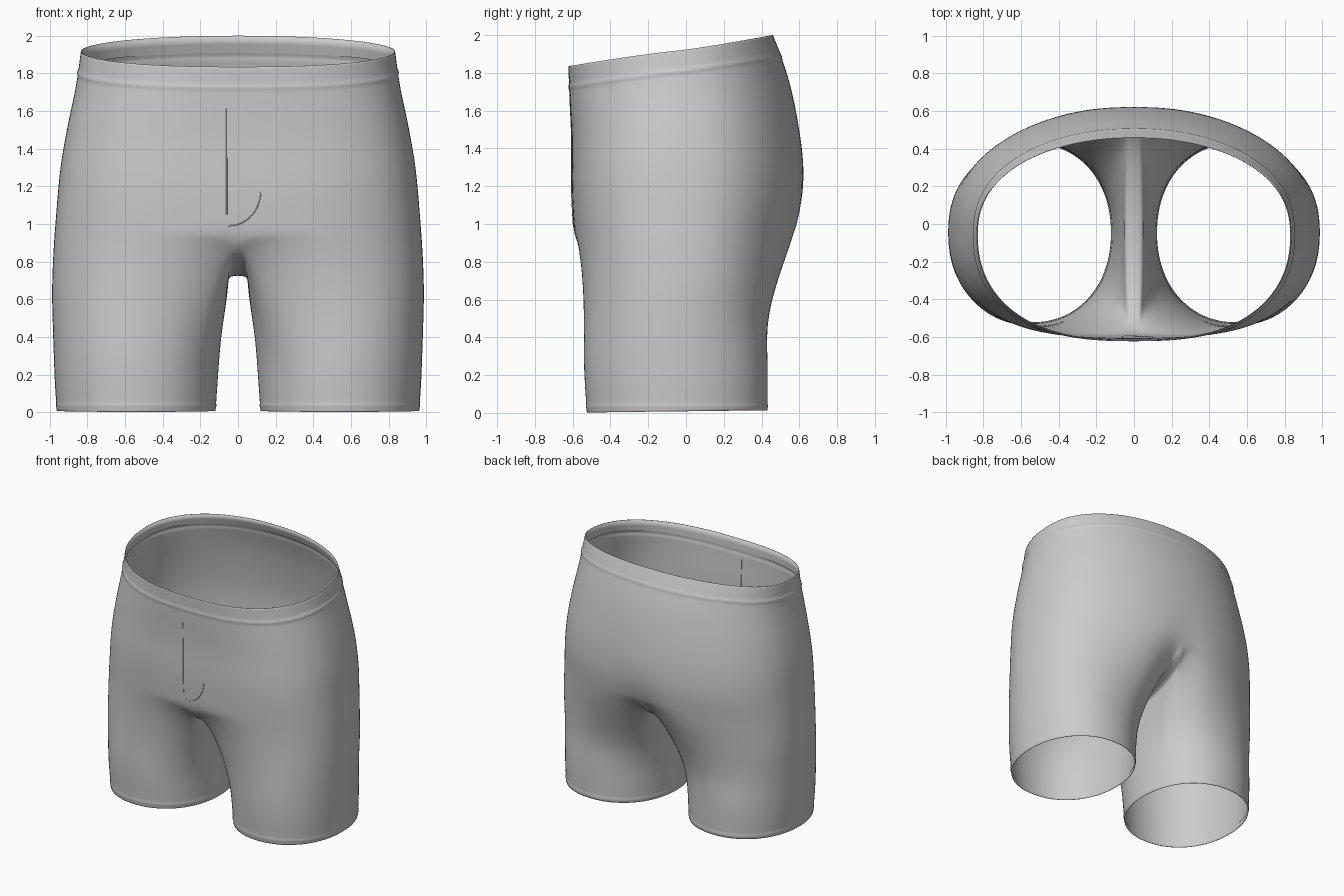
import bpy, bmesh, math
from math import sin, cos, pi, radians

if "Cube" in bpy.data.objects:
    bpy.data.objects.remove(bpy.data.objects["Cube"])


def curve(pts):
    """Smooth cubic interpolation through (z, value) pairs."""
    def slope(i):
        a, b = pts[max(i - 1, 0)], pts[min(i + 1, len(pts) - 1)]
        return (b[1] - a[1]) / (b[0] - a[0])

    def f(z):
        z = min(max(z, pts[0][0]), pts[-1][0])
        i = 0
        while i < len(pts) - 2 and z > pts[i + 1][0]:
            i += 1
        (a, p), (b, q) = pts[i], pts[i + 1]
        h = b - a
        t = (z - a) / h
        return (p * (1 + 2 * t) * (1 - t) ** 2 + h * slope(i) * t * (1 - t) ** 2
                + q * t * t * (3 - 2 * t) + h * slope(i + 1) * t * t * (t - 1))
    return f


# Silhouette profiles read over height
x_out = curve([(0, .962), (.2, .975), (.6, .99), (.8, .985), (1, .972), (1.3, .945),
               (1.5, .91), (1.7, .867), (1.8, .85), (1.92, .834), (2, .82)])
y_front = curve([(0, -.525), (.4, -.552), (.8, -.583), (1, -.598), (1.2, -.608),
                 (1.45, -.607), (1.7, -.618), (1.84, -.623)])
y_back = curve([(0, .43), (.4, .44), (.55, .47), (.7, .52), (.9, .585), (1.1, .622),
                (1.22, .627), (1.4, .615), (1.7, .56), (1.9, .50), (2, .46)])
x_in = curve([(0, .12), (.4, .09), (.6, .066), (.72, .055), (1, .04)])
cleft = curve([(.7, .05), (.95, .04), (1.1, .018), (1.25, .003), (1.4, 0), (2, 0)])
front_e = curve([(0, .68), (1.2, .7), (1.5, .74), (1.8, .82), (2, .85)])

YC, SPAN = -.05, radians(140)     # section centre, half angle of the outer leg panel


def spow(v, e):
    return math.copysign(abs(v) ** e, v)


def torso(phi, z):
    """Half hip section: front centre -> side -> back centre."""
    fe = front_e(z)
    e = (fe + .95) / 2 + (.95 - fe) / 2 * sin(phi)
    x = x_out(z) * max(cos(phi), 0) ** e
    if abs(phi) > pi / 2 - 1e-6:
        x = 0
    r = y_back(z) - YC if phi > 0 else YC - y_front(z)
    y = YC + r * spow(sin(phi), e)
    if phi > 0:
        y -= cleft(z) * math.exp(-(x / .13) ** 2)
    return x, y


def leg(th, z):
    """Full leg section, th = 0 on the outside."""
    a, b = x_in(z), x_out(z)
    f, k = y_front(z), y_back(z)
    return ((a + b) / 2 + (b - a) / 2 * spow(cos(th), .94),
            (f + k) / 2 + (k - f) / 2 * spow(sin(th), .94))


def split_z(phi):
    return .975 + .025 * sin(phi)


def scaled(p, cx, cy, s):
    return (cx + (p[0] - cx) * s, cy + (p[1] - cy) * s)


def leg_point(th, base, z0, t, s=1):
    """Blend from hip section / crotch gusset into the round leg."""
    z = z0 + (.008 + .006 * sin(th) - z0) * t
    c = ((1 - cos(th)) / 2) ** 4
    q = min(1, t * 1.25)
    w = (1 - c) * q * q * (3 - 2 * q) + c * (1 - (1 - t) ** 5)
    b, l = base(z), leg(th, z)
    p = (b[0] + (l[0] - b[0]) * w, b[1] + (l[1] - b[1]) * w)
    if t > .8:
        s += .007 * math.exp(-((z - .035) / .01) ** 2)
        p = scaled(p, .54, YC, s)
    return (p[0], p[1], z)


def add_grid(bm, rows):
    vs = [[bm.verts.new(p) for p in r] for r in rows]
    for a, b in zip(vs, vs[1:]):
        for j in range(len(a) - 1):
            bm.faces.new((a[j], b[j], b[j + 1], a[j + 1]))


M, K = 72, 28
phis = [-pi / 2 + pi * j / M for j in range(M + 1)]
# (progress, scale): legs end with a small turned-in hem
leg_rows = [((i / 36) ** 1.4 * .94, 1) for i in range(37)]
leg_rows += [(.95 + .01 * i, 1) for i in range(6)] + [(1, .993), (.975, .99), (.955, .99)]

bm = bmesh.new()

# Hips: turned-in facing, waistband with stitched ridge, then down to the leg split
depths = [(.09, .99), (.045, .99), (0, .994)] + [(.01 * i, 1) for i in range(16)]
rows = []
for d, s in depths + [(None, i / 36) for i in range(1, 37)]:
    row = []
    for ph in phis:
        top = 1.9175 + .0825 * sin(ph)
        if d is None:
            z = top - .15 + (split_z(ph) - top + .15) * s
            p = torso(ph, z)
        else:
            z = top - d
            k = s + (.007 * math.exp(-((d - .11) / .012) ** 2) if s == 1 else 0)
            p = scaled(torso(ph, z), 0, YC, k)
        row.append((p[0], p[1], z))
    rows.append(row)
add_grid(bm, rows)

# Outer leg panel
add_grid(bm, [[leg_point(ph * SPAN / (pi / 2), lambda z, ph=ph: torso(ph, z),
                         split_z(ph), t, s) for ph in phis] for t, s in leg_rows])

# Inner leg panel, hanging from a curved flat gusset between the legs
rows = [[] for _ in range(len(leg_rows) + 1)]
for k in range(K + 1):
    a = pi * k / K
    th = SPAN + (2 * pi - 2 * SPAN) * k / K
    sa = max(sin(a), 0) if 0 < k < K else 0
    z0 = .975 + .025 * cos(a) - .25 * sa

    def seam(z):
        zf = z + .25 * sa
        yf, yb = torso(-pi / 2, zf)[1], torso(pi / 2, zf)[1]
        return .05 * sa ** .8, (yf + yb) / 2 + (yb - yf) / 2 * cos(a)
    column = [leg_point(th, seam, z0, t, s) for t, s in leg_rows]
    column.insert(0, (0, column[0][1], z0))
    for row, p in zip(rows, column):
        row.append(p)
add_grid(bm, rows)

bmesh.ops.remove_doubles(bm, verts=bm.verts, dist=.0004)
bmesh.ops.dissolve_degenerate(bm, edges=bm.edges, dist=.0001)
for f in bm.faces:
    f.smooth = True
me = bpy.data.meshes.new("shorts")
bm.to_mesh(me)
bm.free()
shorts = bpy.data.objects.new("shorts", me)
bpy.context.collection.objects.link(shorts)
mir = shorts.modifiers.new("mirror", 'MIRROR')
mir.merge_threshold = .001

# Relax the cloth where hips flow into the legs
group = shorts.vertex_groups.new(name="cloth")
for v in me.vertices:
    w = min(1, max(0, (v.co.z - .15) / .3), max(0, (1.65 - v.co.z) / .3))
    if w > 0:
        group.add([v.index], w, 'REPLACE')
relax = shorts.modifiers.new("relax", 'SMOOTH')
relax.vertex_group = "cloth"
relax.factor = .5
relax.iterations = 24


# Fly seam and its curved lower stitch
def stitch(name, pts):
    cu = bpy.data.curves.new(name, 'CURVE')
    cu.dimensions = '3D'
    cu.bevel_depth = .003
    cu.bevel_resolution = 1
    sp = cu.splines.new('POLY')
    sp.points.add(len(pts) - 1)
    for p, (x, z) in zip(sp.points, pts):
        p.co = (x, y_front(z) + .0015, z, 1)
    ob = bpy.data.objects.new(name, cu)
    bpy.context.collection.objects.link(ob)


stitch("fly_seam", [(-.06, 1.68 - .035 * i) for i in range(19)])
stitch("fly_curve", [(-.05 + .17 * sin(a), 1.17 - .18 * cos(a))
                     for a in [pi / 2 * i / 12 for i in range(13)]])
